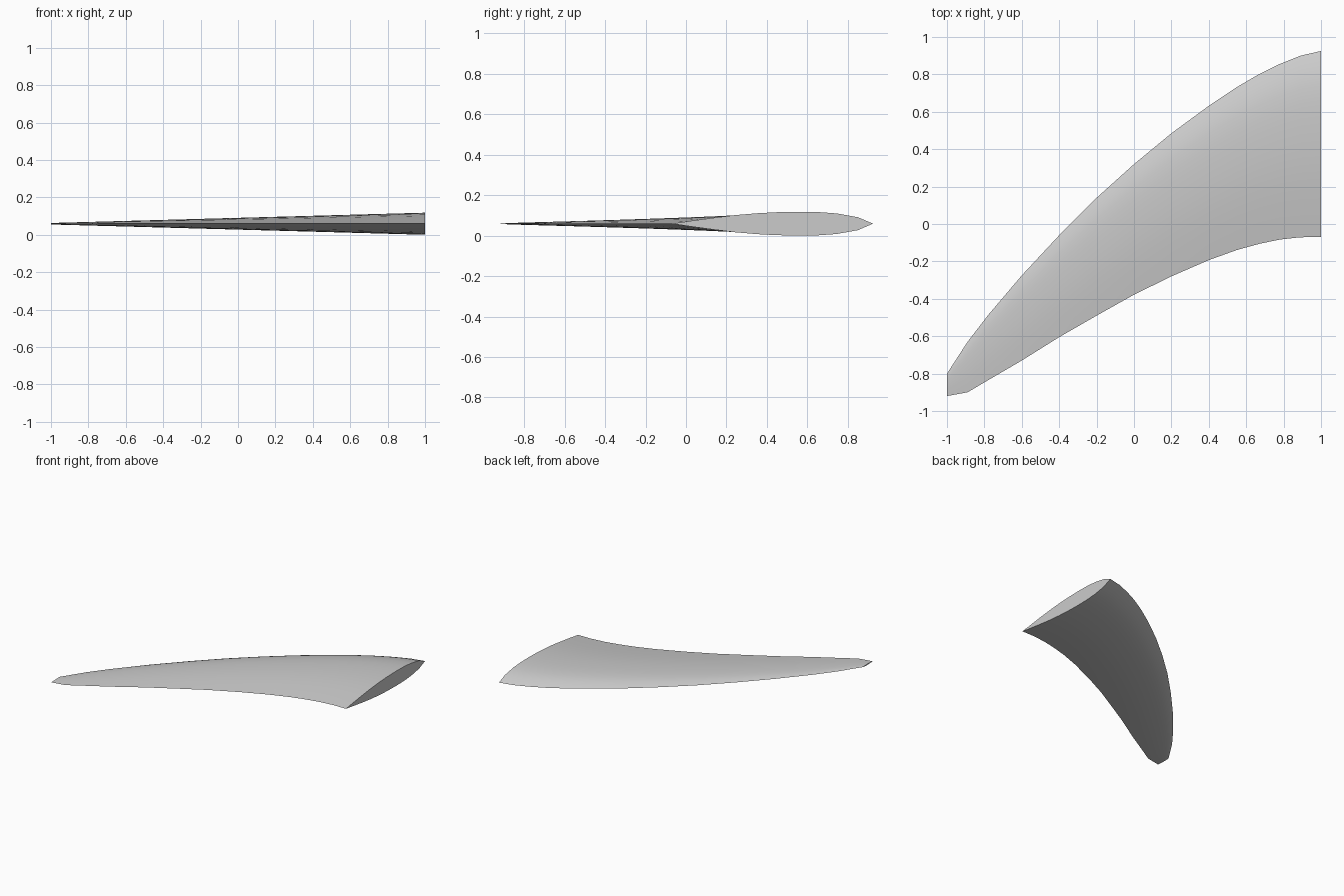
import bpy, bmesh, math

cube = bpy.data.objects.get("Cube")
if cube:
    bpy.data.objects.remove(cube, do_unlink=True)

# Planform stations: span position, leading edge, trailing edge
STATIONS = [
    (-1, -.80, -.92), (-.89, -.63, -.90), (-.78, -.487, -.835), (-.6, -.275, -.73),
    (-.4, -.06, -.605), (-.2, .14, -.49), (0, .32, -.378), (.2, .485, -.28),
    (.4, .632, -.193), (.55, .732, -.139), (.67, .802, -.106), (.78, .856, -.083),
    (.89, .90, -.071), (1, .925, -.07)]
# Symmetric section: chord fraction from the nose, share of the half thickness
SECTION = [(0, 0), (.075, .54), (.18, .86), (.27, .97), (.36, 1), (.48, .96),
           (.58, .87), (.69, .71), (.8, .48), (.9, .25), (1, 0)]
ROOT_HALF, TIP_HALF = .059, .004

# One colour for the whole wing
grey = bpy.data.materials.new("light grey")
grey.use_nodes = True
colour = (.6, .6, .6, 1)
grey.diffuse_color = colour
grey.node_tree.nodes["Principled BSDF"].inputs["Base Color"].default_value = colour


def section_ring(bm, x, lead, trail):
    """Closed airfoil loop: over the top from the nose, back underneath."""
    half = TIP_HALF + (ROOT_HALF - TIP_HALF) * (x + 1) / 2
    loop = SECTION + [(t, -h) for t, h in reversed(SECTION[1:-1])]
    return [bm.verts.new((x, lead + (trail - lead) * t, ROOT_HALF + half * h))
            for t, h in loop]


# Loft the sections into a skin and close both ends
bm = bmesh.new()
rings = [section_ring(bm, *s) for s in STATIONS]
for a, b in zip(rings, rings[1:]):
    for i in range(len(a)):
        j = (i + 1) % len(a)
        bm.faces.new((a[i], a[j], b[j], b[i]))
bm.faces.new(rings[0])
bm.faces.new(rings[-1])
bmesh.ops.recalc_face_normals(bm, faces=bm.faces)

mesh = bpy.data.meshes.new("swept_wing")
bm.to_mesh(mesh)
bm.free()
mesh.materials.append(grey)
wing = bpy.data.objects.new("swept_wing", mesh)
bpy.context.collection.objects.link(wing)

# Smooth skin with crisp nose, tail and end caps
bpy.ops.object.select_all(action='DESELECT')
wing.select_set(True)
bpy.context.view_layer.objects.active = wing
bpy.ops.object.shade_smooth_by_angle(angle=math.radians(30))
